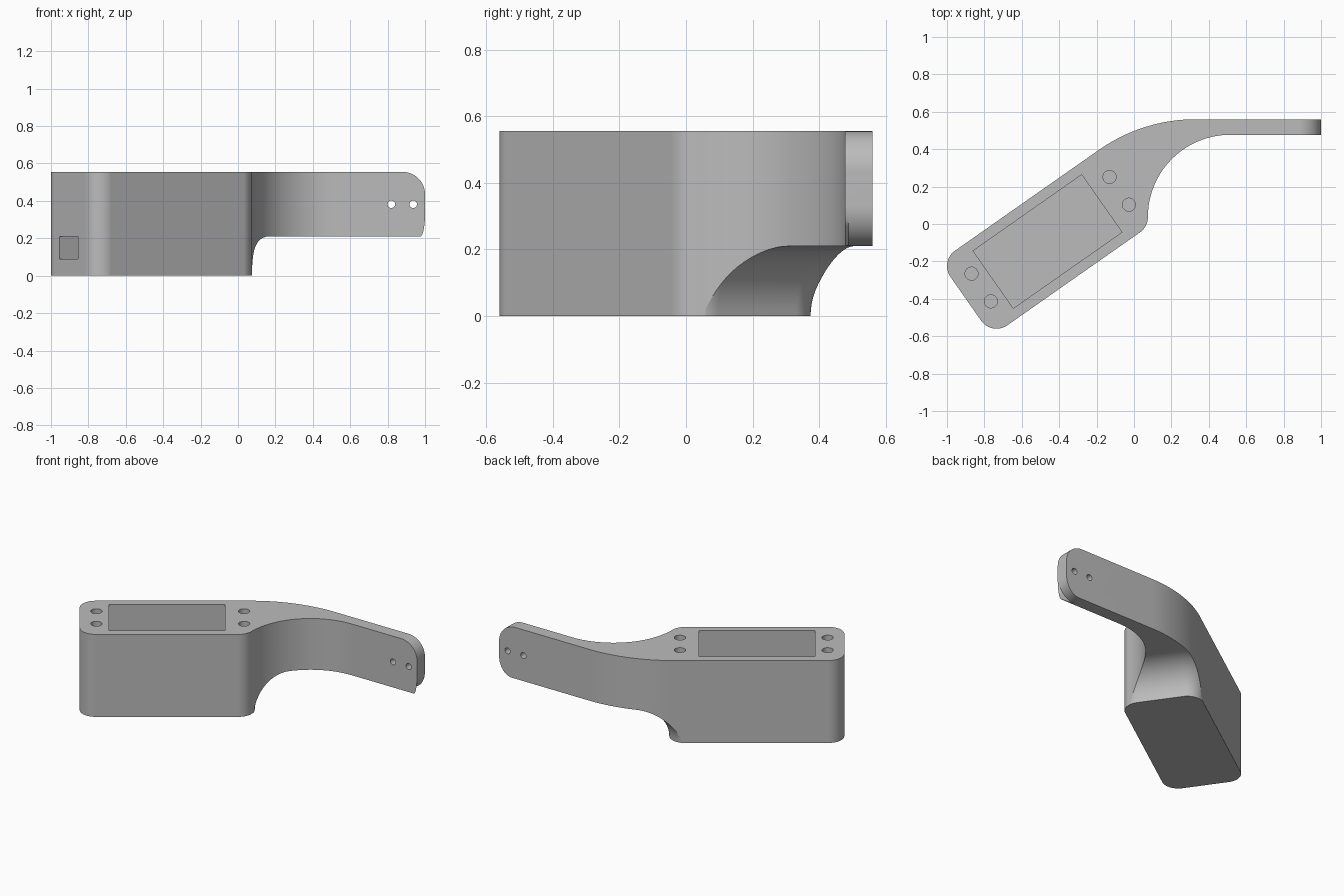
import bpy, bmesh
from math import sin, cos, radians, sqrt
from mathutils import Matrix

if "Cube" in bpy.data.objects:
    bpy.data.objects.remove(bpy.data.objects["Cube"])

TOP, ARM_Z = 0.555, 0.21
TILT = Matrix.Rotation(radians(35), 4, 'Z')   # the box is turned against the arm
U0, U1, V0, V1, R = -0.866, 0.0, 0.045, 0.332, 0.1   # box corner centres and radius

grey = bpy.data.materials.new("matte_grey")
grey.use_nodes = True
grey.diffuse_color = (0.5, 0.5, 0.5, 1)
grey.node_tree.nodes["Principled BSDF"].inputs["Base Color"].default_value = (0.5, 0.5, 0.5, 1)


def arc(c, r, a0, a1, n=16):
    angles = [radians(a0 + (a1 - a0) * i / n) for i in range(n + 1)]
    return [(c[0] + r * cos(a), c[1] + r * sin(a)) for a in angles]


def loft(name, rings, matrix=Matrix()):
    """Closed solid through a stack of (points, height) rings."""
    bm = bmesh.new()
    loops = [[bm.verts.new((x, y, z)) for x, y in pts] for pts, z in rings]
    n = len(loops[0])
    bm.faces.new(loops[0][::-1])
    bm.faces.new(loops[-1])
    for a, b in zip(loops, loops[1:]):
        for i in range(n):
            j = (i + 1) % n
            bm.faces.new((a[i], a[j], b[j], b[i]))
    bmesh.ops.recalc_face_normals(bm, faces=bm.faces)
    mesh = bpy.data.meshes.new(name)
    bm.to_mesh(mesh)
    bm.free()
    mesh.transform(matrix)
    mesh.materials.append(grey)
    obj = bpy.data.objects.new(name, mesh)
    bpy.context.collection.objects.link(obj)
    return obj


def boolean(obj, cutter, operation='DIFFERENCE'):
    mod = obj.modifiers.new("cut", 'BOOLEAN')
    mod.object, mod.operation, mod.solver = cutter, operation, 'EXACT'
    bpy.context.view_layer.objects.active = obj
    bpy.ops.object.modifier_apply(modifier=mod.name)
    bpy.data.objects.remove(cutter)


def rect(x0, x1, y0, y1):
    return [(x0, y0), (x1, y0), (x1, y1), (x0, y1)]


def rounded_box(r):
    return (arc((U0, V1), r, 90, 180) + arc((U0, V0), r, 180, 270)
            + arc((U1, V0), r, 270, 360) + arc((U1, V1), r, 0, 90))


def corner(u, v):
    p = TILT @ Matrix.Translation((u, v, 0))
    return p.translation.x, p.translation.y


# Plan outline: tilted box sweeping into a thin straight arm
nose = corner(U1, V0)
inner = 0.44
outline = (arc(corner(U0, V1), R, 125, 215) + arc(corner(U0, V0), R, 215, 305)
           + arc(nose, R, 305, 360)
           + arc((nose[0] + R + inner, nose[1]), inner, 180, 90, 32)[1:]
           + [(1, nose[1] + inner), (1, 0.56)]
           + arc((0.33, -0.34), 0.9, 90, 125, 24))
housing = loft("housing_with_arm", [(outline, 0), (outline, TOP)])

# Fillet under the arm, flaring out of the box end
edge = R + 0.002
rings = [(rounded_box(edge), -0.05)]
for i in range(17):
    a = radians(90 * i / 16)
    rings.append((rounded_box(edge + ARM_Z * (1 - cos(a))), ARM_Z * sin(a)))
rings += [(rounded_box(2.5), ARM_Z), (rounded_box(2.5), 1)]
boolean(housing, loft("flare", rings, TILT), 'INTERSECT')

# Rounded arm tip
bm = bmesh.new()
bm.from_mesh(housing.data)
tip = [e for e in bm.edges if all(v.co.x > 0.999 for v in e.verts)
       and abs(e.verts[0].co.z - e.verts[1].co.z) < 0.001]
bmesh.ops.bevel(bm, geom=tip, offset=0.12, segments=14, profile=0.5, affect='EDGES')
bm.to_mesh(housing.data)
bm.free()

# Deep pocket and cable opening in the end wall
pocket = rect(-0.787, -0.078, 0.001, 0.376)
boolean(housing, loft("pocket", [(pocket, 0.06), (pocket, 1)], TILT))
port = rect(-1.2, -0.7, 0.11, 0.284)
boolean(housing, loft("cable_port", [(port, 0.09), (port, 0.21)], TILT))

# Four screw holes around the pocket
for u in (-0.864, 0.037):
    for v in (0.1, 0.281):
        hole = arc((u, v), 0.035, 0, 345, 23)
        boolean(housing, loft("screw_hole", [(hole, 0.25), (hole, 1)], TILT))

# Two pin holes through the arm tip
for x in (0.82, 0.937):
    hole = arc((x, 0.382), 0.02, 0, 345, 23)
    boolean(housing, loft("pin_hole", [(hole, -0.7), (hole, -0.3)],
                          Matrix.Rotation(radians(90), 4, 'X')))

bpy.ops.object.select_all(action='DESELECT')
housing.select_set(True)
bpy.context.view_layer.objects.active = housing
bpy.ops.object.shade_smooth_by_angle(angle=radians(30))
normals = housing.modifiers.new("weighted_normals", 'WEIGHTED_NORMAL')
normals.keep_sharp = True
